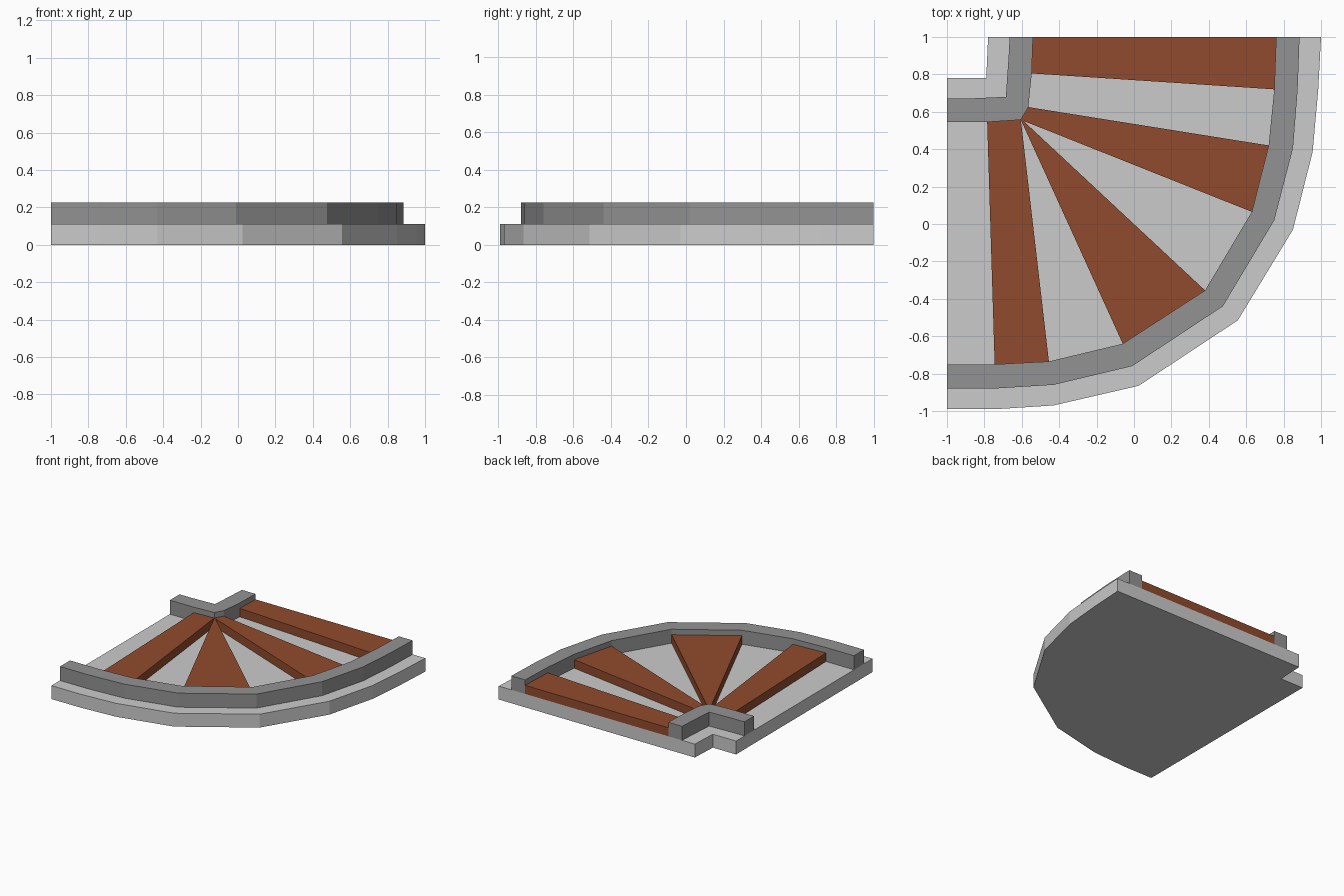
import bpy, bmesh

if "Cube" in bpy.data.objects:
    bpy.data.objects.remove(bpy.data.objects["Cube"])

BASE_TOP, PLANK_TOP, CURB_TOP = 0.11, 0.18, 0.225


def material(name, rgb):
    m = bpy.data.materials.new(name)
    m.diffuse_color = (*rgb, 1)
    m.use_nodes = True
    m.node_tree.nodes["Principled BSDF"].inputs["Base Color"].default_value = m.diffuse_color
    return m


def slab(name, outline, z0, z1, mat=None):
    """Extrude a flat outline straight up from z0 to z1."""
    bm = bmesh.new()
    face = bm.faces.new([bm.verts.new((x, y, z0)) for x, y in outline])
    ext = bmesh.ops.extrude_face_region(bm, geom=[face])
    top = [v for v in ext["geom"] if isinstance(v, bmesh.types.BMVert)]
    bmesh.ops.translate(bm, verts=top, vec=(0, 0, z1 - z0))
    bmesh.ops.recalc_face_normals(bm, faces=bm.faces)
    me = bpy.data.meshes.new(name)
    bm.to_mesh(me)
    bm.free()
    ob = bpy.data.objects.new(name, me)
    bpy.context.collection.objects.link(ob)
    if mat:
        me.materials.append(mat)
    return ob


wood = material("wood", (0.28, 0.07, 0.026))
dark = material("dark_grey", (0.29, 0.29, 0.29))

# Curved edges, from the left end round to the back end
base_arc = [(-1, -0.99), (-0.74, -0.99), (-0.43, -0.97), (0.025, -0.865), (0.555, -0.515),
            (0.85, -0.03), (0.955, 0.385), (0.985, 0.72), (1, 1)]
curb_out = [(-1, -0.88), (-0.75, -0.88), (-0.43, -0.86), (-0.01, -0.76), (0.475, -0.44),
            (0.75, 0.02), (0.85, 0.405), (0.875, 0.72), (0.885, 1)]
curb_in = [(-1, -0.75), (-0.745, -0.75), (-0.455, -0.735), (-0.06, -0.64), (0.38, -0.355),
           (0.63, 0.065), (0.72, 0.42), (0.75, 0.72), (0.76, 1)]
hub_out = [(-1, 0.67), (-0.9, 0.67), (-0.685, 0.68), (-0.67, 0.9), (-0.665, 1)]
hub_in = [(-1, 0.545), (-0.785, 0.545), (-0.605, 0.557), (-0.565, 0.625), (-0.547, 0.805), (-0.54, 1)]

# Floor slab with the notched inner corner
slab("floor_slab", base_arc + [(-0.78, 1), (-0.79, 0.78), (-1, 0.78)], 0, BASE_TOP)

# Raised curbs
slab("outer_curb", curb_out + curb_in[::-1], BASE_TOP, CURB_TOP, dark)
slab("inner_curb", hub_out + hub_in[::-1], BASE_TOP, CURB_TOP, dark)

# Fanned wooden planks, spanning hub to outer curb
planks = [
    [hub_in[1], hub_in[2], curb_in[2], curb_in[1]],
    [hub_in[2], (-0.59, 0.55), curb_in[4], curb_in[3]],
    [hub_in[2], hub_in[3], curb_in[6], curb_in[5]],
    [hub_in[4], hub_in[5], curb_in[8], curb_in[7]],
]
for i, outline in enumerate(planks, 1):
    slab(f"plank_{i}", outline, BASE_TOP, PLANK_TOP, wood)
